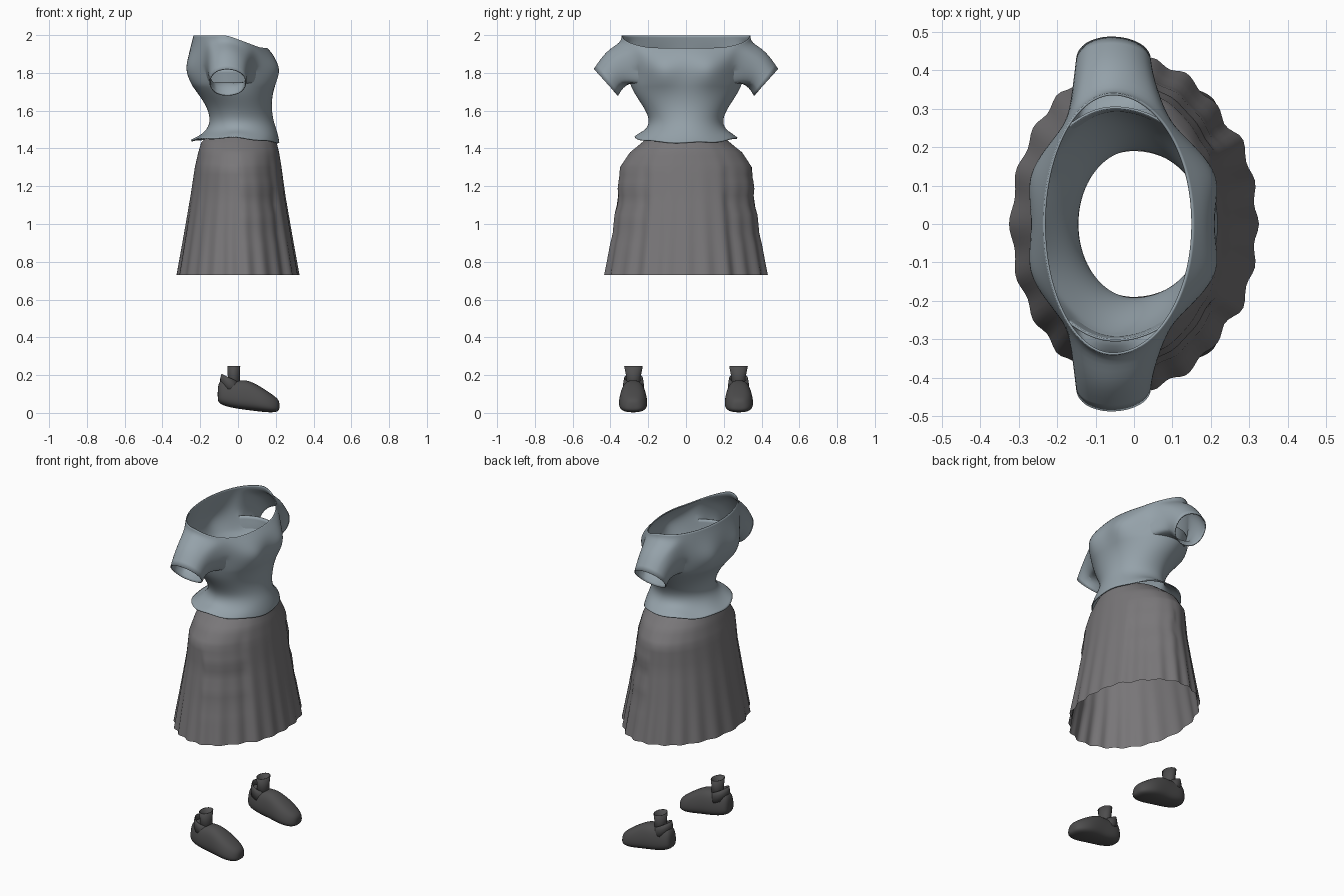
import bpy, bmesh
from math import sin, cos, pi, exp, atan2, radians, copysign

cube = bpy.data.objects.get("Cube")
if cube:
    bpy.data.objects.remove(cube, do_unlink=True)


def material(name, rgb):
    m = bpy.data.materials.new(name)
    m.use_nodes = True
    m.diffuse_color = (*rgb, 1)
    m.node_tree.nodes["Principled BSDF"].inputs["Base Color"].default_value = (*rgb, 1)
    return m


BLUE = material("blue grey cloth", (0.30, 0.36, 0.40))
GREY = material("warm grey cloth", (0.19, 0.183, 0.19))
DARK = material("dark leather", (0.075, 0.074, 0.075))


def loft(rings, caps=False):
    """Skin a list of closed point rings."""
    bm = bmesh.new()
    vs = [[bm.verts.new(p) for p in ring] for ring in rings]
    n = len(rings[0])
    for a, b in zip(vs, vs[1:]):
        for i in range(n):
            j = (i + 1) % n
            bm.faces.new((a[i], a[j], b[j], b[i]))
    if caps:
        bm.faces.new(vs[0])
        bm.faces.new(vs[-1])
    bmesh.ops.recalc_face_normals(bm, faces=bm.faces)
    return bm


def finish(bm, name, mat, subdiv=0, mirror=False, thick=0):
    me = bpy.data.meshes.new(name)
    bm.to_mesh(me)
    bm.free()
    ob = bpy.data.objects.new(name, me)
    bpy.context.collection.objects.link(ob)
    me.materials.append(mat)
    if mirror:
        m = ob.modifiers.new("mirror", 'MIRROR')
        m.use_axis = (False, True, False)
    if subdiv:
        m = ob.modifiers.new("smooth", 'SUBSURF')
        m.levels = m.render_levels = subdiv
    if thick:
        m = ob.modifiers.new("cloth", 'SOLIDIFY')
        m.thickness = thick
        m.offset = -1
    bpy.ops.object.select_all(action='DESELECT')
    ob.select_set(True)
    bpy.context.view_layer.objects.active = ob
    bpy.ops.object.shade_smooth_by_angle(angle=radians(60))


def oval(t, back, front, mid, half):
    c = cos(t)
    return mid + c * ((front - mid) if c > 0 else (mid - back)), half * sin(t)


def bump(v, centre, width):
    return exp(-((v - centre) / width) ** 2)


# Shirt body: height, back x, front x, widest x, half width, front drop
shirt_rows = [
    (1.445, -.25, .22, -.02, .275, .015),
    (1.465, -.205, .217, -.01, .25, .01),
    (1.50, -.165, .205, 0, .21, 0),
    (1.55, -.145, .187, 0, .19, 0),
    (1.62, -.165, .178, 0, .225, 0),
    (1.68, -.205, .183, -.02, .268, 0),
    (1.725, -.237, .193, -.04, .291, 0),
    (1.745, -.248, .198, -.045, .298, 0),
    (1.82, -.27, .21, -.05, .308, 0),
    (1.90, -.26, .197, -.055, .335, .02),
    (1.96, -.246, .172, -.055, .347, .045),
    (1.998, -.237, .155, -.055, .343, .065),
]
SEG = 32
rings = []
for z, back, front, mid, half, drop in shirt_rows:
    ring = []
    for i in range(SEG):
        t = 2 * pi * i / SEG
        c = cos(t)
        x, y = oval(t, back, front, mid, half)
        swell = .043 * bump(abs(y), .13, .075) * bump(z, 1.81, .08)
        x += swell * (1 if c > 0 else -.8)
        dz = -drop * min(1, 1.2 * max(0, c))
        if z < 1.48:
            dz += .015 * sin(t) ** 2 + .004 * sin(7 * t)
        ring.append((x, y, z + dz))
    rings.append(ring)
bm = loft(rings)

# Sleeves grow out of the shirt sides, over a low inner wall left in each armhole
bm.faces.ensure_lookup_table()
holes = [(side, [bm.faces[r * SEG + q + k] for r in (7, 8, 9) for k in range(-3, 3)])
         for side, q in ((1, SEG // 4), (-1, 3 * SEG // 4))]
# Sleeve rings: centre y, centre z, then the y, z and x reach
sleeve_rings = [(.377, 1.822, .045, .101, .108), (.424, 1.75, .066, .073, .102)]
for side, hole in holes:
    edges = {e for f in hole for e in f.edges}
    rim = [e for e in edges if sum(f in hole for f in e.link_faces) == 1]
    bmesh.ops.delete(bm, geom=hole[6:], context='FACES')
    from_z, from_h, from_w = 1.852, .108, .1
    for cy, cz, ry, rz, rx in sleeve_rings:
        out = bmesh.ops.extrude_edge_only(bm, edges=rim)["geom"]
        rim = [g for g in out if isinstance(g, bmesh.types.BMEdge)]
        for v in out:
            if isinstance(v, bmesh.types.BMVert):
                a = atan2((v.co.x + .055) / from_w, (v.co.z - from_z) / from_h)
                v.co = (-.055 + rx * sin(a), side * (cy + ry * cos(a)), cz + rz * cos(a))
        from_z, from_h, from_w = cz, rz, rx
bmesh.ops.recalc_face_normals(bm, faces=bm.faces)
finish(bm, "shirt", BLUE, subdiv=2, thick=.006)

# Skirt: height, back x, front x, widest x, half width
skirt_rows = [
    (1.465, -.165, .19, 0, .19),
    (1.43, -.195, .205, 0, .235),
    (1.38, -.21, .217, 0, .295),
    (1.30, -.228, .23, 0, .35),
    (1.15, -.25, .25, .01, .36),
    (.95, -.283, .283, .01, .39),
    (.73, -.32, .32, .02, .43),
]
rings = []
SEG = 144
for top, low in zip(skirt_rows, skirt_rows[1:]):
    for k in range(5 if low is skirt_rows[-1] else 4):
        f = k / 4
        z, *shape = [p + (q - p) * f for p, q in zip(top, low)]
        depth = (1.465 - z) / .73
        ring = []
        for i in range(SEG):
            t = 2 * pi * i / SEG
            x, y = oval(t, *shape)
            # pleats deepen toward the hem; the sides fold in beside the front panel
            scale = 1 + .017 * depth ** 1.5 * cos(22 * t + sin(3 * t))
            if cos(t) > 0:
                fold = min(1, max(0, (abs(sin(t)) - .52) / .13))
                scale -= .06 * fold * cos(t) * min(1, 2 * depth)
                scale += .015 * fold * sin(38 * z) * bump(z, 1.15, .2)
            ring.append((x * scale, y * scale, z))
        rings.append(ring)
finish(loft(rings), "skirt", GREY)

# Shoes: x, sole height, top height, half width
shoe_rows = [
    (-.108, .065, .13, .025), (-.098, .047, .175, .048), (-.06, .032, .183, .062),
    (-.01, .022, .17, .066), (.04, .015, .178, .070), (.09, .009, .157, .076),
    (.14, .003, .127, .078), (.185, .001, .096, .066), (.211, .007, .075, .045),
    (.22, .02, .055, .02),
]


def boxy(v):
    return copysign(abs(v) ** .75, v)


rings = []
for x, low, high, w in shoe_rows:
    ring = []
    for i in range(16):
        s, c = boxy(sin(2 * pi * i / 16)), boxy(cos(2 * pi * i / 16))
        ring.append((x, .28 + w * c * (.97 - .17 * s),
                     (low + high) / 2 + (high - low) / 2 * s))
    rings.append(ring)
finish(loft(rings, caps=True), "shoes", DARK, subdiv=2, mirror=True)


def tube(name, rows, slope):
    """Open ankle tube; rows hold height, centre x, x radius, y radius."""
    rings = [[(cx + rx * cos(2 * pi * i / 24), .278 + ry * sin(2 * pi * i / 24),
               z - slope * cos(2 * pi * i / 24)) for i in range(24)]
             for z, cx, rx, ry in rows]
    finish(loft(rings), name, DARK, mirror=True, thick=.004)


tube("shoe_collars", [(.12, -.04, .055, .058), (.16, -.042, .052, .054),
                      (.185, -.042, .046, .05)], .022)
tube("ankle_socks", [(.13, -.022, .036, .038), (.19, -.022, .032, .038),
                     (.247, -.022, .034, .049)], 0)
